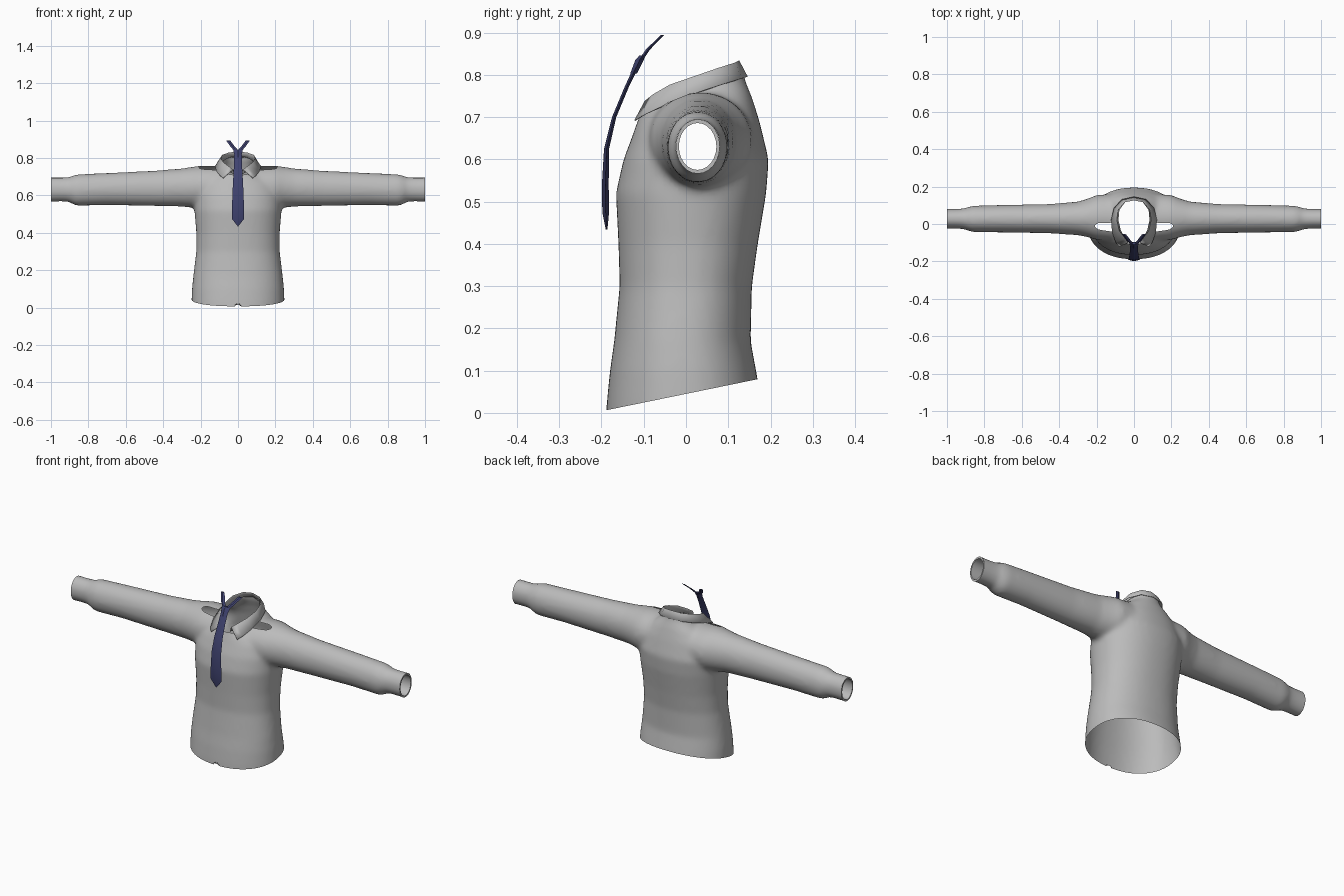
import bpy, bmesh, math
from mathutils import Vector

if "Cube" in bpy.data.objects:
    bpy.data.objects.remove(bpy.data.objects["Cube"])


def material(name, rgb):
    m = bpy.data.materials.new(name)
    m.diffuse_color = (*rgb, 1)
    m.use_nodes = True
    m.node_tree.nodes["Principled BSDF"].inputs["Base Color"].default_value = m.diffuse_color
    return m


CLOTH = material("light grey cloth", (0.5, 0.5, 0.5))
NAVY = material("navy silk", (0.05, 0.055, 0.16))


def loft(name, rings, mat, closed=True, capped=False, angle=40):
    """Skin a list of rings that have equal point counts."""
    bm = bmesh.new()
    rows = [[bm.verts.new(p) for p in r] for r in rings]
    n = len(rows[0])
    for a, b in zip(rows, rows[1:]):
        for i in range(n if closed else n - 1):
            j = (i + 1) % n
            bm.faces.new((a[i], a[j], b[j], b[i]))
    if capped:
        bm.faces.new(rows[0])
        bm.faces.new(rows[-1])
    bmesh.ops.recalc_face_normals(bm, faces=bm.faces)
    me = bpy.data.meshes.new(name)
    bm.to_mesh(me)
    bm.free()
    ob = bpy.data.objects.new(name, me)
    bpy.context.collection.objects.link(ob)
    me.materials.append(mat)
    shade(ob, angle)
    return ob


def shade(ob, angle):
    bpy.ops.object.select_all(action='DESELECT')
    bpy.context.view_layer.objects.active = ob
    ob.select_set(True)
    bpy.ops.object.shade_smooth_by_angle(angle=math.radians(angle))


def unit_ring(n, power=1.0):
    """Points round a (super)ellipse of radius 1."""
    for i in range(n):
        t = 2 * math.pi * i / n
        c, s = math.cos(t), math.sin(t)
        yield math.copysign(abs(c) ** power, c), math.copysign(abs(s) ** power, s)


def torso_ring(zf, zb, hw, yf, yb):
    return [(hw * c, (yf + yb) / 2 + (yb - yf) / 2 * s, (zf + zb) / 2 + (zb - zf) / 2 * s)
            for c, s in unit_ring(48, 0.9)]


def sleeve_ring(side, x, z0, z1, y0, y1, n=32):
    return [(side * x, (y0 + y1) / 2 + (y1 - y0) / 2 * c, (z0 + z1) / 2 + (z1 - z0) / 2 * s)
            for c, s in unit_ring(n)]


# Solid body: front z, back z, half width, front y, back y
TORSO = [(-.06, -.06, .250, -.192, .188), (.03, .03, .249, -.187, .178), (.10, .10, .246, -.180, .166),
         (.17, .17, .239, -.170, .153), (.30, .30, .223, -.157, .156),
         (.40, .40, .223, -.160, .170), (.52, .52, .233, -.166, .190),
         (.60, .60, .235, -.148, .196), (.655, .69, .210, -.127, .174),
         (.685, .745, .160, -.117, .157), (.71, .79, .10, -.107, .139),
         (.76, .86, .085, -.10, .13)]
# Sleeve: x, bottom z, top z, front y, back y
SLEEVE = [(.05, .54, .757, -.10, .165), (.20, .53, .759, -.085, .155), (.25, .535, .752, -.07, .135),
          (.30, .54, .744, -.06, .12), (.45, .543, .732, -.05, .107), (.70, .548, .720, -.045, .102),
          (.86, .544, .713, -.044, .098), (.885, .553, .705, -.037, .092), (.905, .566, .697, -.028, .084),
          (.95, .567, .696, -.025, .081), (1.05, .564, .697, -.025, .081)]
shirt = loft("shirt_body", [torso_ring(*r) for r in TORSO], CLOTH, capped=True)
parts = [shirt] + [loft("sleeve", [sleeve_ring(s, *r) for r in SLEEVE], CLOTH, capped=True) for s in (-1, 1)]

# Weld body and sleeves into one cloth surface
bpy.ops.object.select_all(action='DESELECT')
for p in parts:
    p.select_set(True)
bpy.context.view_layer.objects.active = shirt
bpy.ops.object.join()
rm = shirt.modifiers.new("weld", 'REMESH')
rm.mode, rm.voxel_size = 'VOXEL', 0.011
sm = shirt.modifiers.new("relax", 'SMOOTH')
sm.factor, sm.iterations = 0.5, 10
for m in ("weld", "relax"):
    bpy.ops.object.modifier_apply(modifier=m)

# Trim open the hem, cuffs and neck
bm = bmesh.new()
bm.from_mesh(shirt.data)
for co, no in (((0, 0, .045), (0, .205, -1)), ((1, 0, .6), (1, 0, 0)),
               ((-1, 0, .6), (-1, 0, 0)), ((0, 0, .752), (0, -.4, 1))):
    bmesh.ops.bisect_plane(bm, geom=bm.verts[:] + bm.edges[:] + bm.faces[:],
                           plane_co=co, plane_no=Vector(no).normalized(), clear_outer=True)
# Small notch at the front of the hem
for v in bm.verts:
    if v.is_boundary and v.co.z < .04 and v.co.y < 0:
        v.co.z += max(0, .013 - abs(v.co.x)) * 2.2
for f in bm.faces:
    f.material_index = 0
bm.to_mesh(shirt.data)
bm.free()
shirt.data.materials.clear()
shirt.data.materials.append(CLOTH)
shade(shirt, 60)

# Turned-in cuff linings
for side, name in ((-1, "left"), (1, "right")):
    loft(name + "_cuff_lining", [sleeve_ring(side, *r, n=24) for r in (
        (1.0, .566, .695, -.024, .080), (1.0, .575, .686, -.017, .072),
        (.92, .575, .686, -.017, .072))], CLOTH)

# Folded collar: half outline from the front edge to the back, then mirrored
INNER = [(.022, -.100, .715), (.045, -.080, .725), (.070, -.035, .742), (.083, .02, .762),
         (.078, .075, .785), (.046, .118, .803), (0, .130, .81)]
FOLD = [(.026, -.098, .738), (.048, -.078, .754), (.078, -.038, .777), (.092, .02, .797),
        (.085, .075, .816), (.050, .116, .829), (0, .126, .834)]
EDGE = [(.080, -.122, .693), (.098, -.098, .708), (.117, -.045, .732), (.123, .02, .757),
        (.108, .085, .778), (.065, .132, .792), (0, .146, .796)]


def mirrored(half):
    return half + [(-x, y, z) for x, y, z in reversed(half[:-1])]


collar = loft("collar", [mirrored(r) for r in (INNER, FOLD, EDGE)], CLOTH, closed=False, angle=50)
collar.modifiers.new("thickness", 'SOLIDIFY').thickness = 0.003


# Tie: flat strips with a diamond-like section: centre point, half width, half depth
def strip(name, path):
    rings = []
    for (x, y, z), w, d in path:
        rings.append([(x - w, y, z), (x, y - d, z), (x + w, y, z), (x, y + d, z)])
    return loft(name, rings, NAVY, capped=True, angle=30)


strip("tie_blade", [((0, -.116, .822), .020, .006), ((0, -.140, .772), .021, .005),
                    ((0, -.170, .700), .025, .005), ((0, -.188, .625), .029, .006),
                    ((0, -.191, .540), .032, .008), ((0, -.190, .475), .033, .008),
                    ((0, -.188, .434), .001, .002)])
strip("tie_knot", [((0, -.103, .846), .022, .007), ((0, -.110, .835), .024, .010),
                   ((0, -.124, .803), .015, .008)])
for side, name in ((-1, "left"), (1, "right")):
    strip(name + "_neck_band", [((0, -.112, .828), .012, .005), ((side * .028, -.090, .860), .012, .005),
                                ((side * .053, -.056, .894), .011, .004)])
